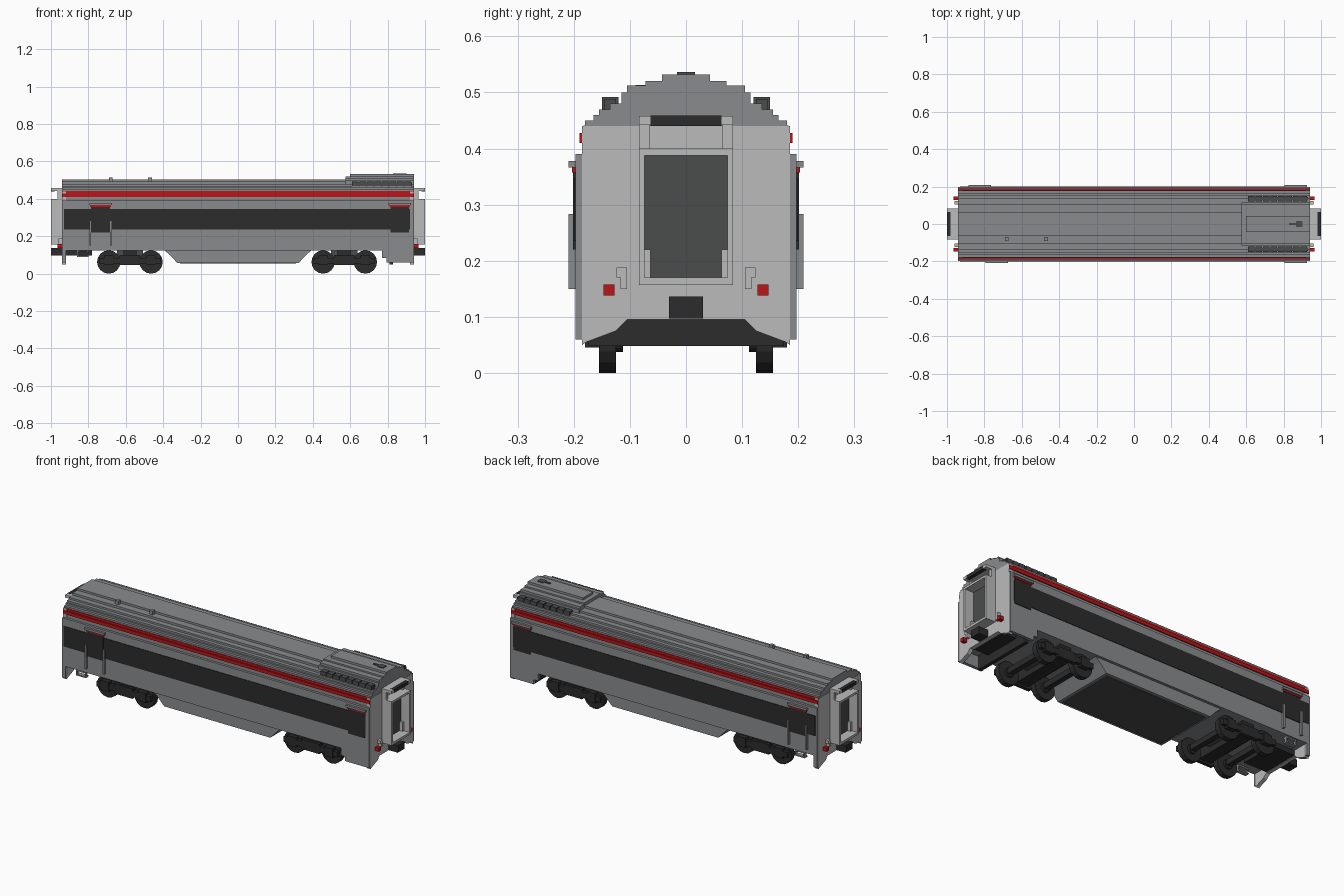
import bpy, bmesh, math
from mathutils import Matrix, Vector

old = bpy.data.objects.get("Cube")
if old:
    bpy.data.objects.remove(old, do_unlink=True)


def material(name, r, g, b):
    m = bpy.data.materials.new(name)
    m.use_nodes = True
    m.diffuse_color = (r, g, b, 1)
    m.node_tree.nodes["Principled BSDF"].inputs["Base Color"].default_value = (r, g, b, 1)
    return m


BODY = material("body grey", 0.25, 0.26, 0.27)
LIGHT = material("end light grey", 0.50, 0.50, 0.50)
DARK = material("near black", 0.025, 0.025, 0.025)
SLATE = material("dark slate", 0.07, 0.072, 0.072)
RED = material("stripe red", 0.5, 0.008, 0.01)


def finish(name, bm, mat):
    bmesh.ops.recalc_face_normals(bm, faces=bm.faces)
    mesh = bpy.data.meshes.new(name)
    bm.to_mesh(mesh)
    bm.free()
    mesh.materials.append(mat)
    ob = bpy.data.objects.new(name, mesh)
    bpy.context.collection.objects.link(ob)
    return ob


def box(name, mat, x, y, z):
    """Box from three (low, high) ranges."""
    bm = bmesh.new()
    size = [abs(r[1] - r[0]) for r in (x, y, z)]
    mid = Vector([sum(r) / 2 for r in (x, y, z)])
    bmesh.ops.create_cube(bm, size=1, matrix=Matrix.Translation(mid) @ Matrix.Diagonal((*size, 1)))
    return finish(name, bm, mat)


def prism(name, mat, points, axis, low, high):
    """Extrude a flat outline along x (points are y, z) or y (points are x, z)."""
    bm = bmesh.new()
    place = (lambda p: (low, p[0], p[1])) if axis == "x" else (lambda p: (p[0], low, p[1]))
    face = bm.faces.new([bm.verts.new(place(p)) for p in points])
    out = bmesh.ops.extrude_face_region(bm, geom=[face])
    move = Vector((high - low, 0, 0)) if axis == "x" else Vector((0, high - low, 0))
    bmesh.ops.translate(bm, vec=move, verts=[v for v in out["geom"] if isinstance(v, bmesh.types.BMVert)])
    return finish(name, bm, mat)


def stepped(base, steps):
    """Symmetric staircase outline from (half width, top) pairs, widest first."""
    half, z = [], base
    for w, top in steps:
        half += [(w, z), (w, top)]
        z = top
    return half + [(-y, z) for y, z in reversed(half)]


def wheel(name, x, y, radius, width):
    bm = bmesh.new()
    rot = Matrix.Translation((x, y, 0.0625)) @ Matrix.Rotation(math.pi / 2, 4, "X")
    bmesh.ops.create_cone(bm, cap_ends=True, segments=16, radius1=radius, radius2=radius, depth=width, matrix=rot)
    return finish(name, bm, DARK)


L = 0.94  # half length of the shell

# Shell core and stepped roof
box("body_core", BODY, (-L + 0.01, L - 0.01), (-0.18, 0.18), (0.125, 0.44))
prism("roof", BODY, stepped(0.44, [(0.18, 0.45), (0.165, 0.46), (0.155, 0.47),
      (0.135, 0.48), (0.105, 0.492), (0.065, 0.503)]), "x", -L, L)

# Raised roof hump with side louvres and exhaust
prism("roof_hump", BODY, stepped(0.47, [(0.115, 0.50), (0.105, 0.512), (0.072, 0.52)]), "x", 0.575, L)
box("roof_hump_cap", BODY, (0.6, L), (-0.043, 0.043), (0.515, 0.532))
box("exhaust_slot", SLATE, (0.83, 0.87), (-0.006, 0.006), (0.53, 0.536))
box("exhaust_port", SLATE, (0.865, 0.9), (-0.016, 0.016), (0.53, 0.536))
for x in (-0.68, -0.47):
    box("roof_vent", BODY, (x - 0.01, x + 0.01), (-0.09, -0.07), (0.49, 0.513))

# Side walls, stripes, skirts and doors
for s in (-1, 1):
    side = "left" if s < 0 else "right"
    wall = [(-L, 0.06), (-0.92, 0.06), (-0.92, 0.125), (0.77, 0.125), (0.77, 0.085), (0.795, 0.085),
            (0.795, 0.06), (L, 0.06), (L, 0.39), (-L, 0.39)]
    prism("side_wall_" + side, BODY, wall, "y", s * 0.18, s * 0.197)
    box("upper_wall", BODY, (-L, L), (s * 0.175, s * 0.184), (0.385, 0.412))
    box("window_band", DARK, (-0.93, 0.92), (s * 0.19, s * 0.2), (0.235, 0.347))
    box("red_stripe_lower", RED, (-L, L), (s * 0.175, s * 0.19), (0.41, 0.428))
    box("red_stripe_upper", RED, (-L, L), (s * 0.17, s * 0.183), (0.428, 0.441))
    for i in range(8):
        x = 0.61 + i * 0.04
        box("roof_louvre", SLATE, (x, x + 0.034), (s * 0.12, s * 0.15), (0.465, 0.492))
    box("roof_louvre_rail", SLATE, (0.61, L - 0.01), (s * 0.125, s * 0.145), (0.465, 0.488))
    rear = -0.735 if s < 0 else -0.825
    for x in (rear, 0.865):
        box("door_head", BODY, (x - 0.06, x + 0.06), (s * 0.19, s * 0.209), (0.366, 0.378))
        box("door_head_trim", RED, (x - 0.055, x + 0.055), (s * 0.19, s * 0.203), (0.357, 0.366))
        box("door_window", DARK, (x - 0.05, x + 0.05), (s * 0.19, s * 0.201), (0.22, 0.357))
    for x in (rear - 0.055, rear + 0.055):
        box("handrail", BODY, (x - 0.005, x + 0.005), (s * 0.195, s * 0.209), (0.15, 0.283))
    # Boarding ladder under the rear door
    for z in (0.09, 0.115):
        box("ladder_step", BODY, (-0.86, -0.80), (s * 0.165, s * 0.19), (z, z + 0.007))
    for x in (-0.86, -0.805):
        box("ladder_post", BODY, (x, x + 0.006), (s * 0.175, s * 0.19), (0.09, 0.13))

# Tapered underfloor tank
prism("belly", BODY, [(-0.40, 0.13), (-0.37, 0.105), (-0.325, 0.058), (0.325, 0.058),
      (0.37, 0.105), (0.40, 0.13)], "y", -0.182, 0.182)
box("belly_plate", SLATE, (-0.31, 0.31), (-0.165, 0.165), (0.053, 0.06))

# Ends: wall, gangway, coupler and lamps
for e in (-1, 1):
    def ex(a, b):
        return (e * a, e * b)
    arch = [(0.185, 0.05), (0.178, 0.055), (0.125, 0.075), (0.105, 0.095)]
    outline = [(0.185, 0.44)] + arch + [(-y, z) for y, z in reversed(arch)] + [(-0.185, 0.44)]
    prism("end_wall", LIGHT, outline, "x", e * 0.92, e * 0.942)
    box("gangway_door", SLATE, ex(0.94, 0.946), (-0.075, 0.075), (0.22, 0.388))
    box("gangway_door_lower", SLATE, ex(0.94, 0.946), (-0.063, 0.063), (0.17, 0.22))
    box("gangway_sill", LIGHT, ex(0.94, 1), (-0.084, 0.084), (0.157, 0.17))
    box("gangway_head", LIGHT, ex(0.94, 1), (-0.084, 0.084), (0.388, 0.4))
    for s in (-1, 1):
        box("gangway_jamb", LIGHT, ex(0.94, 1), (s * 0.074, s * 0.084), (0.17, 0.39))
        box("gangway_jamb_foot", LIGHT, ex(0.94, 0.965), (s * 0.063, s * 0.075), (0.17, 0.22))
        box("canopy_bracket", LIGHT, ex(0.94, 0.965), (s * 0.065, s * 0.084), (0.4, 0.458))
        box("canopy_arm", LIGHT, ex(0.94, 1), (s * 0.063, s * 0.084), (0.442, 0.458))
        box("tail_lamp", RED, ex(0.94, 0.966), (s * 0.127, s * 0.147), (0.138, 0.158))
        box("lamp_post", LIGHT, ex(0.94, 0.96), (s * 0.105, s * 0.117), (0.15, 0.185))
        box("lamp_post_top", LIGHT, ex(0.94, 0.96), (s * 0.105, s * 0.124), (0.17, 0.188))
    box("canopy", LIGHT, ex(0.94, 0.985), (-0.065, 0.065), (0.442, 0.458))
    box("canopy_roll", DARK, ex(0.98, 1), (-0.063, 0.063), (0.44, 0.459))
    box("coupler", DARK, ex(0.9, 1), (-0.03, 0.03), (0.097, 0.136))
    box("coupler_beam", DARK, ex(0.78, 0.92), (-0.105, 0.105), (0.097, 0.126))

box("pilot_plate", DARK, (0.81, 0.83), (-0.175, 0.175), (0.048, 0.126))

# Bogies: two axles, side frames, bolster
for c in (-0.578, 0.568):
    box("bogie_bolster", DARK, (c - 0.035, c + 0.035), (-0.165, 0.165), (0.055, 0.127))
    box("bogie_cross_beam", SLATE, (c - 0.07, c + 0.07), (-0.08, 0.08), (0.085, 0.127))
    for s in (-1, 1):
        box("bogie_side_frame", DARK, (c - 0.165, c + 0.165), (s * 0.158, s * 0.176), (0.055, 0.085))
        box("bogie_spring", DARK, (c - 0.055, c + 0.055), (s * 0.158, s * 0.178), (0.045, 0.1))
        for x in (c - 0.113, c + 0.113):
            box("axle_box", DARK, (x - 0.025, x + 0.025), (s * 0.155, s * 0.18), (0.045, 0.098))
            wheel("wheel", x, s * 0.14, 0.0625, 0.03)
            wheel("wheel_hub", x, s * 0.12, 0.025, 0.015)
    for x in (c - 0.113, c + 0.113):
        box("axle", DARK, (x - 0.015, x + 0.015), (-0.15, 0.15), (0.05, 0.08))
